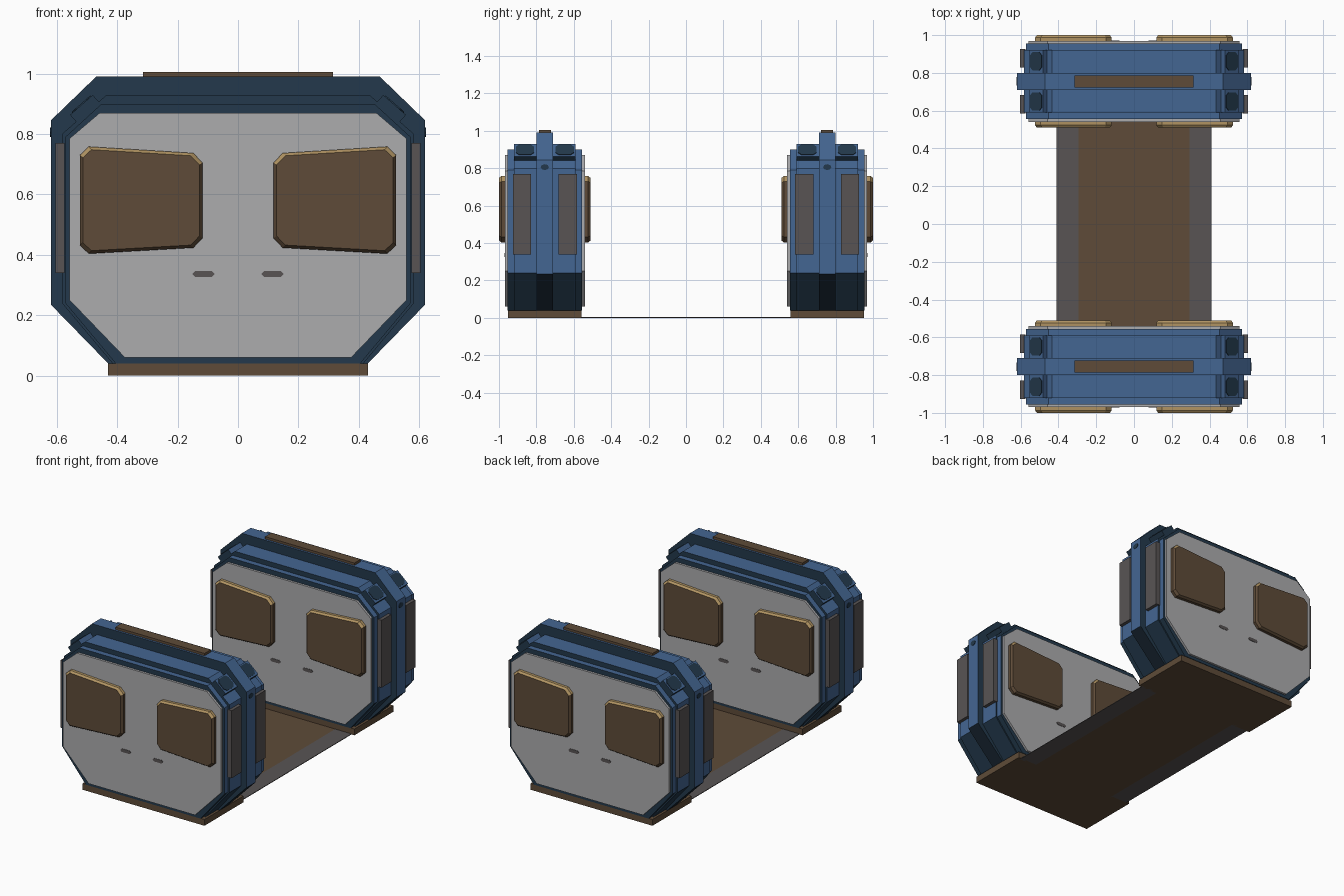
import bpy, bmesh, math
from mathutils import Vector

if "Cube" in bpy.data.objects:
    bpy.data.objects.remove(bpy.data.objects["Cube"])


def material(name, r, g, b):
    def lin(c):
        c /= 255
        return c / 12.92 if c <= 0.04045 else ((c + 0.055) / 1.055) ** 2.4
    m = bpy.data.materials.new(name)
    m.diffuse_color = (lin(r), lin(g), lin(b), 1)
    m.use_nodes = True
    m.node_tree.nodes["Principled BSDF"].inputs["Base Color"].default_value = m.diffuse_color
    return m


BLUE = material("blue", 68, 102, 146)
NAVY = material("navy", 35, 57, 76)
DARK = material("dark navy", 23, 37, 49)
PANEL = material("light grey", 172, 172, 174)
BROWN = material("brown", 94, 75, 56)
GOLD = material("gold", 176, 147, 98)
GREY = material("dark grey", 88, 84, 84)

X, Y, Z = Vector((1, 0, 0)), Vector((0, 1, 0)), Vector((0, 0, 1))


def loft(name, rings, origin, u, v, w, mats, rule=None):
    """Stack outlines: rings = [(points, depth along w), ...]."""
    bm = bmesh.new()
    loops = [[bm.verts.new(origin + u * a + v * b + w * d) for a, b in pts]
             for pts, d in rings]
    for p, q in zip(loops, loops[1:]):
        n = len(p)
        for i in range(n):
            j = (i + 1) % n
            bm.faces.new((p[i], p[j], q[j], q[i]))
    bm.faces.new(loops[0])
    bm.faces.new(loops[-1])
    bmesh.ops.recalc_face_normals(bm, faces=bm.faces)
    bm.normal_update()
    if rule:
        for f in bm.faces:
            f.material_index = rule(f.normal)
    me = bpy.data.meshes.new(name)
    bm.to_mesh(me)
    bm.free()
    for m in mats:
        me.materials.append(m)
    ob = bpy.data.objects.new(name, me)
    bpy.context.collection.objects.link(ob)
    return ob


def prism(name, pts, lo, hi, origin, u, v, w, mats, rule=None):
    return loft(name, [(pts, lo), (pts, hi)], origin, u, v, w, mats, rule)


def rect(a0, a1, b0, b1):
    return [(a0, b0), (a1, b0), (a1, b1), (a0, b1)]


def box(name, x0, x1, y0, y1, z0, z1, mat):
    return prism(name, rect(x0, x1, y0, y1), z0, z1, Vector(), X, Y, Z, [mat])


def cut_corners(pts, d):
    """Replace every corner with a small chamfer."""
    out = []
    for i, p in enumerate(pts):
        p = Vector(p)
        for q in (Vector(pts[i - 1]), Vector(pts[(i + 1) % len(pts)])):
            out.append(tuple(p + (q - p).normalized() * d))
    return out


def shrink(pts, d):
    """Pull an outline towards its centre by about d on each axis."""
    cx = sum(p[0] for p in pts) / len(pts)
    cz = sum(p[1] for p in pts) / len(pts)
    hx = max(abs(p[0] - cx) for p in pts)
    hz = max(abs(p[1] - cz) for p in pts)
    return [(cx + (a - cx) * (1 - d / hx), cz + (b - cz) * (1 - d / hz))
            for a, b in pts]


def octagon(x_side, z_low, z_high, x_top, z_top, x_bot, z_bot):
    half = [(x_bot, z_bot), (x_side, z_low), (x_side, z_high), (x_top, z_top)]
    return half + [(-a, b) for a, b in reversed(half)]


def shell_rule(n):
    # 0 top and sides, 1 front and back, 2 undersides
    return 1 if abs(n.y) > 0.5 else 2 if n.z < -0.2 else 0


def pod(cy):
    o = Vector((0, cy, 0))

    # shell layers, from the wide body to the thin central rib
    layers = [
        ("body_shell", octagon(0.572, 0.24, 0.79, 0.452, 0.90, 0.405, 0.04), 0.20, NAVY),
        ("inner_shell", octagon(0.583, 0.24, 0.80, 0.435, 0.93, 0.415, 0.04), 0.165, NAVY),
        ("central_rib", octagon(0.62, 0.235, 0.845, 0.47, 0.99, 0.43, 0.04), 0.045, DARK),
        ]
    for name, pts, h, under in layers:
        prism(name, pts, -h, h, o, X, Z, Y, [BLUE, NAVY, under], shell_rule)

    # pale end panels, base plate and roof strip
    prism("end_panels", octagon(0.558, 0.25, 0.785, 0.458, 0.87, 0.375, 0.06),
          -0.214, 0.214, o, X, Z, Y, [PANEL])
    box("base_plate", -0.43, 0.43, cy - 0.197, cy + 0.197, 0, 0.04, BROWN)
    box("roof_strip", -0.315, 0.315, cy - 0.032, cy + 0.032, 0.985, 1.005, BROWN)

    for sx in (-1, 1):
        u = X * sx
        for sy in (-1, 1):
            w = Y * sy
            # window with a bevelled rim, gold along the top
            win = cut_corners([(0.118, 0.425), (0.524, 0.402),
                               (0.524, 0.76), (0.118, 0.735)], 0.03)
            loft("window", [(win, 0.208), (win, 0.232), (shrink(win, 0.010), 0.245)],
                 o, u, Z, w, [BROWN, GOLD], lambda n: 1 if n.z > 0.3 else 0)
            # small slot mark under the window
            prism("slot_mark", cut_corners(rect(0.078, 0.15, 0.326, 0.347), 0.009),
                  0.21, 0.216, o, u, Z, w, [GREY])
            # side plate
            prism("side_plate", rect(0.073, 0.171, 0.34, 0.77),
                  0.575, 0.604, o, w, Z, u, [GREY])
            # raised shoulder pad with a lamp, lying on the upper slope
            ang = math.atan2(0.13, 0.148)
            along = u * math.cos(ang) - Z * math.sin(ang)
            out = u * math.sin(ang) + Z * math.cos(ang)
            corner = o + u * 0.435 + Z * 0.93
            prism("shoulder_pad", rect(0.035, 0.135, 0.04, 0.165), -0.01, 0.03,
                  corner, along, w, out, [BLUE, NAVY],
                  lambda n: 1 if n.z < -0.3 or abs(n.y) > 0.5 else 0)
            prism("shoulder_lamp", cut_corners(rect(0.042, 0.125, 0.058, 0.155), 0.018),
                  0.025, 0.034, corner, along, w, out, [NAVY])
        # round stud on the rib
        stud = [(0.022 * math.cos(i * math.pi / 4), 0.806 + 0.016 * math.sin(i * math.pi / 4))
                for i in range(8)]
        prism("rib_stud", stud, 0.61, 0.623, o, Y, Z, u, [NAVY])


for cy in (-0.755, 0.755):
    pod(cy)

# flat walkway joining the two pods
box("walkway", -0.295, 0.295, -0.57, 0.57, 0, 0.004, BROWN)
for s in (-1, 1):
    a, b = sorted((s * 0.295, s * 0.41))
    box("walkway_edge", a, b, -0.57, 0.57, 0, 0.004, GREY)
